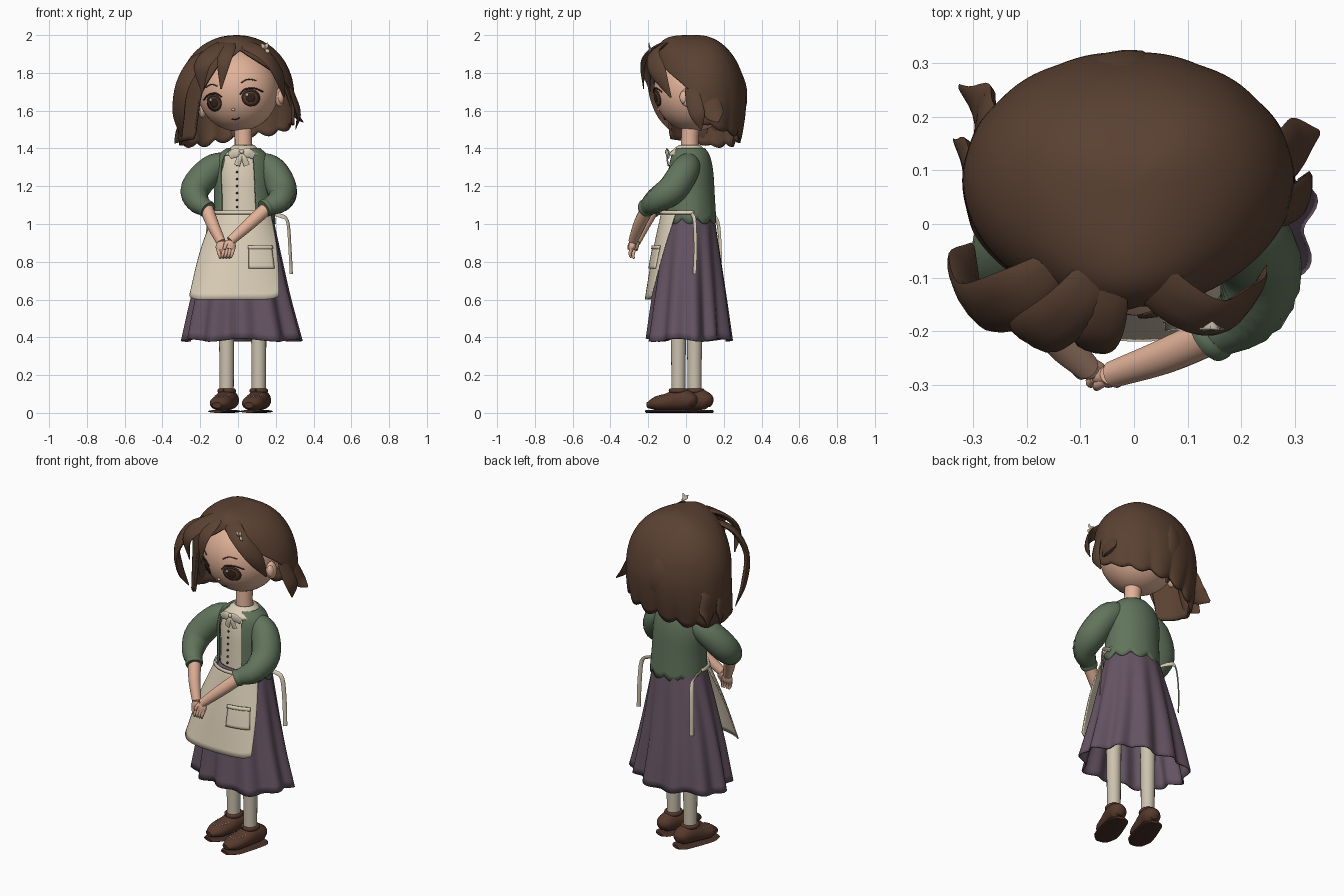
import bpy, bmesh, math
from math import sin, cos, pi, radians, sqrt
from mathutils import Vector, Matrix

if "Cube" in bpy.data.objects:
    bpy.data.objects.remove(bpy.data.objects["Cube"])


def material(name, *rgb):
    lin = [((c / 255 + .055) / 1.055) ** 2.4 for c in rgb] + [1]
    m = bpy.data.materials.new(name)
    m.use_nodes = True
    m.diffuse_color = lin
    m.node_tree.nodes["Principled BSDF"].inputs["Base Color"].default_value = lin
    return m


SKIN = material("skin", 226, 178, 152)
HAIR = material("brown hair", 90, 65, 50)
GREEN = material("green cardigan", 97, 116, 92)
PURPLE = material("purple skirt", 101, 83, 98)
CREAM = material("cream cloth", 220, 207, 184)
STOCKING = material("stocking", 204, 194, 174)
SHOE = material("shoe leather", 86, 57, 44)
SOLE = material("shoe sole", 72, 48, 40)
DARK = material("dark brown", 60, 41, 34)
WHITE = material("white", 240, 236, 228)


def grid(name, fn, nu, nv, mat, wrap=False, thick=0, matrix=None):
    """Surface from fn(u, v); wrapped surfaces without thickness get end caps."""
    bm = bmesh.new()
    cols = nu if wrap else nu + 1
    rows = [[bm.verts.new(fn(i / nu, j / nv)) for i in range(cols)] for j in range(nv + 1)]
    for a, b in zip(rows, rows[1:]):
        for i in range(nu):
            k = (i + 1) % cols
            bm.faces.new((a[i], a[k], b[k], b[i]))
    if wrap and not thick:
        bm.faces.new(rows[0])
        bm.faces.new(rows[-1])
    bmesh.ops.remove_doubles(bm, verts=bm.verts, dist=1e-5)
    bmesh.ops.recalc_face_normals(bm, faces=bm.faces)
    mesh = bpy.data.meshes.new(name)
    bm.to_mesh(mesh)
    bm.free()
    if matrix:
        mesh.transform(matrix)
    mesh.materials.append(mat)
    mesh.shade_smooth()
    mesh.set_sharp_from_angle(angle=radians(50))
    obj = bpy.data.objects.new(name, mesh)
    bpy.context.collection.objects.link(obj)
    if thick:
        mod = obj.modifiers.new("thickness", 'SOLIDIFY')
        mod.thickness, mod.offset = thick, 0


def spline(pts, t):
    """Catmull-Rom through points of any dimension, t in 0..1."""
    p = [Vector(q) for q in pts]
    p = [2 * p[0] - p[1]] + p + [2 * p[-1] - p[-2]]
    n = len(pts) - 1
    i = min(max(int(t * n), 0), n - 1)
    f = t * n - i
    a, b, c, d = p[i:i + 4]
    return .5 * (2 * b + (c - a) * f + (2 * a - 5 * b + 4 * c - d) * f * f + (3 * b - a - 3 * c + d) * f ** 3)


def table(rows, x):
    for (a, p), (b, q) in zip(rows, rows[1:]):
        if x <= b:
            return p + (q - p) * max(0, (x - a) / (b - a))
    return rows[-1][1]


def sweep(name, pts, mat, hint=(0, 0, 1), n=12, nv=16, matrix=None, floor=None):
    """Tube through (x, y, z, half width, half thickness); hint points along the thickness."""
    def fn(u, v):
        c = spline(pts, v)
        t = (spline(pts, min(v + .01, 1)) - spline(pts, max(v - .01, 0))).to_3d()
        side = t.cross(Vector(hint)).normalized()
        up = side.cross(t).normalized()
        p = c.to_3d() + side * max(c[3], .001) * cos(2 * pi * u) + up * max(c[4], .001) * sin(2 * pi * u)
        if floor is not None:
            p.z = max(p.z, floor)
        return p
    grid(name, fn, n, nv, mat, True, 0, matrix)


def limb(name, pts, mat, **kw):
    sweep(name, [(*p, p[3]) for p in pts], mat, hint=(.3, .9, .1), n=18, **kw)


def ball(name, c, r, mat, n=12, matrix=None):
    def fn(u, v):
        s = sin(pi * v)
        return (c[0] + r[0] * s * sin(2 * pi * u), c[1] - r[1] * s * cos(2 * pi * u), c[2] + r[2] * cos(pi * v))
    grid(name, fn, 2 * n, n, mat, True, 0, matrix)


def ring(row, a, grow=0):
    z, cx, cy, rx, ry = row
    return Vector((cx + (rx + grow) * sin(a), cy - (ry + grow) * cos(a), z))


# Skirt with pleats
SKIRT = [(1.07, .03, .02, .145, .125), (.84, .02, .02, .2, .155), (.61, .015, .02, .252, .185), (.385, .02, .02, .303, .211)]


def skirt(u, v):
    a = 2 * pi * u
    p = ring(spline(SKIRT, v), a, .018 * v * cos(11 * a) + .006 * v * sin(5 * a) + .02 * v * sin(2 * a))
    p.z += .008 * v * cos(5 * a)
    return p


grid("skirt", skirt, 132, 18, PURPLE, True, .008)

# Apron, pocket, waistband and hanging ties
APRON = [(1.065, .03, .015, .158, .142), (.84, .02, .015, .23, .19), (.6, .01, .015, .283, .23)]


def apron(deg0, deg1, v0, v1, grow=0, flat=.075):
    def fn(u, v):
        t = v0 + (v1 - v0) * v
        a = radians(deg0 + (deg1 - deg0) * u)
        p = ring(spline(APRON, t), a, grow)
        p.y -= flat * t * sin(a) ** 2
        return p
    return fn


def apron_panel(u, v):
    p = apron(-76 + 6 * v, 62 - 15 * v, 0, 1)(u, v)
    p.z += .02 * v * abs(2 * u - 1) ** 8
    return p


grid("apron", apron_panel, 40, 16, CREAM, thick=.007)
grid("apron_pocket", apron(9, 43, .4, .66, .008), 10, 8, CREAM, thick=.009)
grid("pocket_hem", apron(8, 44, .4, .44, .012), 10, 2, CREAM, thick=.009)
grid("waistband", apron(-100, 100, -.01, .03, .006, 0), 50, 2, CREAM, thick=.008)
for name, pts in (("left", [(.185, .03, 1.055), (.22, .035, 1.045), (.262, .045, 1.015), (.275, .05, .87), (.282, .045, .735)]),
                  ("right", [(-.125, .04, 1.055), (-.14, .11, 1.05), (-.155, .165, 1.02), (-.165, .18, .88), (-.165, .18, .73)])):
    sweep(name + "_apron_tie", [(*p, .012, .004) for p in pts], CREAM, hint=(1, -1, .3), n=8)

# Bodice and open cardigan with scalloped hem
TORSO = [(1.0, .035, .02, .145, .12), (1.15, .03, .02, .137, .112), (1.27, .025, .02, .137, .105),
         (1.35, .025, .02, .12, .09), (1.39, .028, .02, .08, .068), (1.41, .03, .02, .05, .05)]
grid("bodice", lambda u, v: ring(spline(TORSO, v), 2 * pi * u), 40, 20, CREAM, True)


def cardigan(u, v):
    a = radians(24 + 285 * u)
    p = ring(spline(TORSO, v * .86), a, .014)
    p.z += .03 * (1 - v) ** 6 * (1 - abs(sin(5 * a)))
    return p


grid("cardigan", cardigan, 112, 18, GREEN, thick=.012)
FRONT = [(r[0], r[2] - r[4]) for r in TORSO]
for i in range(7):
    z = 1.09 + .037 * i
    ball("button", (-.005, table(FRONT, z) + .001, z), (.006, .007, .006), DARK, 6)

# Neck, collar and ribbon bow
limb("neck", [(.03, .02, 1.37, .05), (.028, .02, 1.45, .046), (.025, .03, 1.56, .05)], SKIN)
COLLAR = [(1.415, .03, .02, .053, .053), (1.395, .03, .016, .075, .078), (1.365, .028, .012, .105, .105)]
grid("collar", lambda u, v: ring(spline(COLLAR, v), 2 * pi * u), 36, 6, CREAM, True, .008)
for s in (-1, 1):
    sweep("bow_loop", [(.02, -.095, 1.385, .008, .005), (.02 + .03 * s, -.102, 1.378, .024, .006),
                       (.02 + .065 * s, -.092, 1.36, .018, .005)], CREAM, hint=(0, 1, 0))
    sweep("bow_tail", [(.02, -.095, 1.38, .008, .004), (.02 + .012 * s, -.1, 1.35, .014, .004),
                       (.02 + .026 * s, -.094, 1.31, .016, .004)], CREAM, hint=(0, 1, 0))
ball("bow_knot", (.02, -.1, 1.383), (.012, .012, .012), CREAM, 8)

# Puffed sleeves, cuffs, forearms and folded hands
ARMS = {
    "left": ([(.1, .02, 1.33, .055), (.18, -.005, 1.285, .076), (.232, -.07, 1.185, .08), (.22, -.155, 1.125, .067), (.145, -.21, 1.085, .042)],
             [(.16, -.2, 1.09, .036), (.06, -.245, 1.0, .033), (-.04, -.28, .91, .025)]),
    "right": ([(-.05, .02, 1.33, .055), (-.14, .01, 1.29, .075), (-.225, -.045, 1.19, .078), (-.215, -.12, 1.12, .062), (-.165, -.18, 1.08, .042)],
              [(-.17, -.17, 1.09, .036), (-.135, -.22, 1.0, .033), (-.09, -.265, .905, .025)])}
for side, (sleeve, fore) in ARMS.items():
    limb(side + "_sleeve", sleeve, GREEN)
    end, before = Vector(sleeve[-1][:3]), Vector(sleeve[-2][:3])
    d = (end - before).normalized() * .014
    limb(side + "_cuff", [(*(end - d), .046), (*end, .049), (*(end + d), .045)], GREEN, nv=4)
    limb(side + "_forearm", fore, SKIN)
    w = Vector(fore[-1][:3])
    s = 1 if side == "right" else -1
    palm = w + Vector((.008 * s, -.008, -.042))
    sweep(side + "_hand", [(*w, .024, .02), (*((w + palm) / 2), .033, .02), (*palm, .032, .017)], SKIN, hint=(0, 1, 0))
    for i in range(4):
        a = palm + Vector((.016 * (i - 1.5), 0, .004))
        b = a + Vector((.008 * s, -.008, -.03))
        limb(side + "_finger", [(*a, .0095), (*b, .009), (*(b + Vector((.005 * s, .006, -.02))), .005)], SKIN, nv=6)
    limb(side + "_thumb", [(*w, .012), (*(w + Vector((.025 * s, -.018, -.02))), .01), (*(w + Vector((.03 * s, -.025, -.045))), .006)], SKIN, nv=6)

# Stockings, shoes and soles
FOOT = [(.095, .05, .02, .02), (.07, .062, .046, .045), (.01, .072, .054, .058),
        (-.06, .058, .058, .046), (-.12, .05, .055, .038), (-.17, .04, .026, .016)]
for side, x, y in (("left", .11, -.04), ("right", -.06, .045)):
    limb(side + "_stocking", [(x, y, .08, .037), (x, y, .3, .039), (x, y, .6, .043), (x, y, .9, .046)], STOCKING)
    m = Matrix.Translation((x, y, 0)) @ Matrix.Rotation(radians(-18), 4, 'Z')
    sweep(side + "_shoe", [(0, *p) for p in FOOT], SHOE, n=24, nv=24, matrix=m, floor=.014)
    sweep(side + "_sole", [(0, p[0] * 1.03, .008, p[2] + .01, .008) for p in FOOT], SOLE, n=16, matrix=m)
    sweep(side + "_shoe_rim", [(.04 * sin(i * pi / 4), -.045 * cos(i * pi / 4), .117, .009, .012) for i in range(9)], SHOE, matrix=m, nv=32)
    for i in range(11):
        a = radians(-100 + 20 * i)
        ball("shoe_stitch", (.036 * sin(a), -.07 - .06 * cos(a), .092 - .008 * cos(a)), (.0045, .0045, .004), WHITE, 4, m)

# Head, turned and tilted
R = (.215, .21, .22)
HEAD = Matrix.Translation((0, .04, 1.71)) @ Matrix.Rotation(radians(-8), 4, 'Y') @ Matrix.Rotation(radians(-12), 4, 'Z')
ball("head", (0, 0, 0), R, SKIN, 28, HEAD)


def face(x, z, off=.003):
    return Vector((x, -R[1] * sqrt(max(0, 1 - (x / R[0]) ** 2 - (z / R[2]) ** 2)) - off, z))


def disc(name, x, z, rx, rz, mat, off):
    grid(name, lambda u, v: face(x + rx * v * cos(2 * pi * u), z + rz * v * sin(2 * pi * u), off), 24, 4, mat, True, .002, HEAD)


def stroke(name, pts, r, mat):
    sweep(name, [(*face(*p), r, r) for p in pts], mat, hint=(0, 1, 0), n=6, matrix=HEAD)


for s in (-1, 1):
    ex, ez = .1 * s, -.05
    disc("eye_outline", ex, ez, .044, .046, DARK, .002)
    disc("iris", ex, ez - .004, .036, .037, HAIR, .004)
    disc("pupil", ex, ez, .022, .024, DARK, .006)
    disc("eye_glint", ex - .014, ez + .018, .006, .007, WHITE, .008)
    stroke("upper_lash", [(ex - .05 * s, ez + .025), (ex - .02 * s, ez + .048), (ex + .025 * s, ez + .046), (ex + .062 * s, ez + .022)], .004, DARK)
    stroke("eyebrow", [(ex - .035 * s, ez + .085), (ex, ez + .098), (ex + .04 * s, ez + .085)], .003, HAIR)
    ball("ear", (.212 * s, .01, -.07), (.026, .034, .05), SKIN, 12, HEAD)
    ball("inner_ear", (.224 * s, -.006, -.07), (.018, .022, .034), SKIN, 10, HEAD)
ball("nose", face(0, -.1, 0), (.01, .012, .008), SKIN, 8, HEAD)
stroke("mouth", [(-.022, -.148), (0, -.154), (.022, -.147)], .003, DARK)

# Bobbed hair cap: lower edge follows the face opening
EDGE = [(-180, 1.48), (-145, 1.44), (-105, 1.42), (-46, 1.45), (-39, 1.68), (-22, 1.83), (6, 1.92),
        (30, 1.85), (60, 1.76), (78, 1.7), (88, 1.54), (130, 1.5), (180, 1.48)]


def hair(u, v):
    deg = 360 * u - 180
    a = radians(deg)
    back = max(0, -cos(a) + .4) / 1.4
    z = 1.992 - (1.992 - table(EDGE, deg)) * v ** 1.7
    q = min((1.992 - z) / .32, 1)
    wide, deep = ((1 - (1 - q) ** e) ** (1 / e) for e in (2.1, 3.3 + 1.2 * cos(a)))
    low = max(0, 1.67 - z)
    grow = .12 * low * abs(sin(a)) - 3.5 * low * low * back + .035 * v ** 4 * back * (abs(sin(7 * a)) - .5)
    z -= .035 * v ** 8 * abs(sin(7 * a)) * back
    return (-.01 + .3 * (wide + grow) * sin(a), .06 + .022 * q - .23 * (deep + grow) * cos(a), z)


grid("hair_cap", hair, 144, 36, HAIR, True, .016)

# Fringe strands and flicked side locks
LOCKS = {
    "sweeping_lock": (.058, [(-.12, -.06, 1.93), (-.22, -.135, 1.86), (-.295, -.155, 1.73), (-.315, -.1, 1.58), (-.3, -.04, 1.46)]),
    "fringe_wide": (.05, [(-.04, -.04, 1.975), (-.11, -.15, 1.93), (-.19, -.21, 1.84), (-.19, -.19, 1.7)]),
    "fringe_middle": (.038, [(-.035, -.04, 1.98), (-.05, -.16, 1.935), (-.075, -.225, 1.86), (-.09, -.225, 1.715)]),
    "fringe_left": (.045, [(-.03, .0, 1.98), (.05, -.12, 1.945), (.145, -.175, 1.89), (.215, -.14, 1.79), (.245, -.08, 1.67)]),
    "left_flick": (.05, [(.23, .1, 1.78), (.28, .13, 1.65), (.305, .15, 1.58), (.345, .17, 1.54)]),
    "left_front_flick": (.04, [(.25, .02, 1.8), (.29, .035, 1.68), (.32, .06, 1.58), (.305, .08, 1.5)]),
    "right_flick": (.06, [(-.24, .13, 1.75), (-.275, .17, 1.6), (-.28, .21, 1.5), (-.325, .255, 1.45)]),
    "right_front_flick": (.05, [(-.27, .05, 1.7), (-.3, .09, 1.56), (-.31, .12, 1.48), (-.335, .155, 1.43)]),
    "back_lock": (.06, [(-.05, .25, 1.87), (-.04, .3, 1.73), (-.03, .295, 1.6), (-.02, .25, 1.46)])}
for name, (w, pts) in LOCKS.items():
    sizes = [w * s for s in ([.45] + [1] * (len(pts) - 2) + [.12])]
    out = Vector(pts[1]) - Vector((0, .08, 1.7))
    sweep(name, [(*p, s, s * .28) for p, s in zip(pts, sizes)], HAIR, hint=out, n=10)

# Leaf-shaped hair clip
for dx, dz in ((-.022, .03), (.012, .035), (.022, -.018)):
    sweep("hair_clip", [(.145, -.185, 1.925, .004, .004), (.145 + dx / 2, -.195, 1.925 + dz / 2, .011, .004),
                        (.145 + dx, -.195, 1.925 + dz, .002, .002)], STOCKING, hint=(0, 1, 0), n=8, nv=8)
